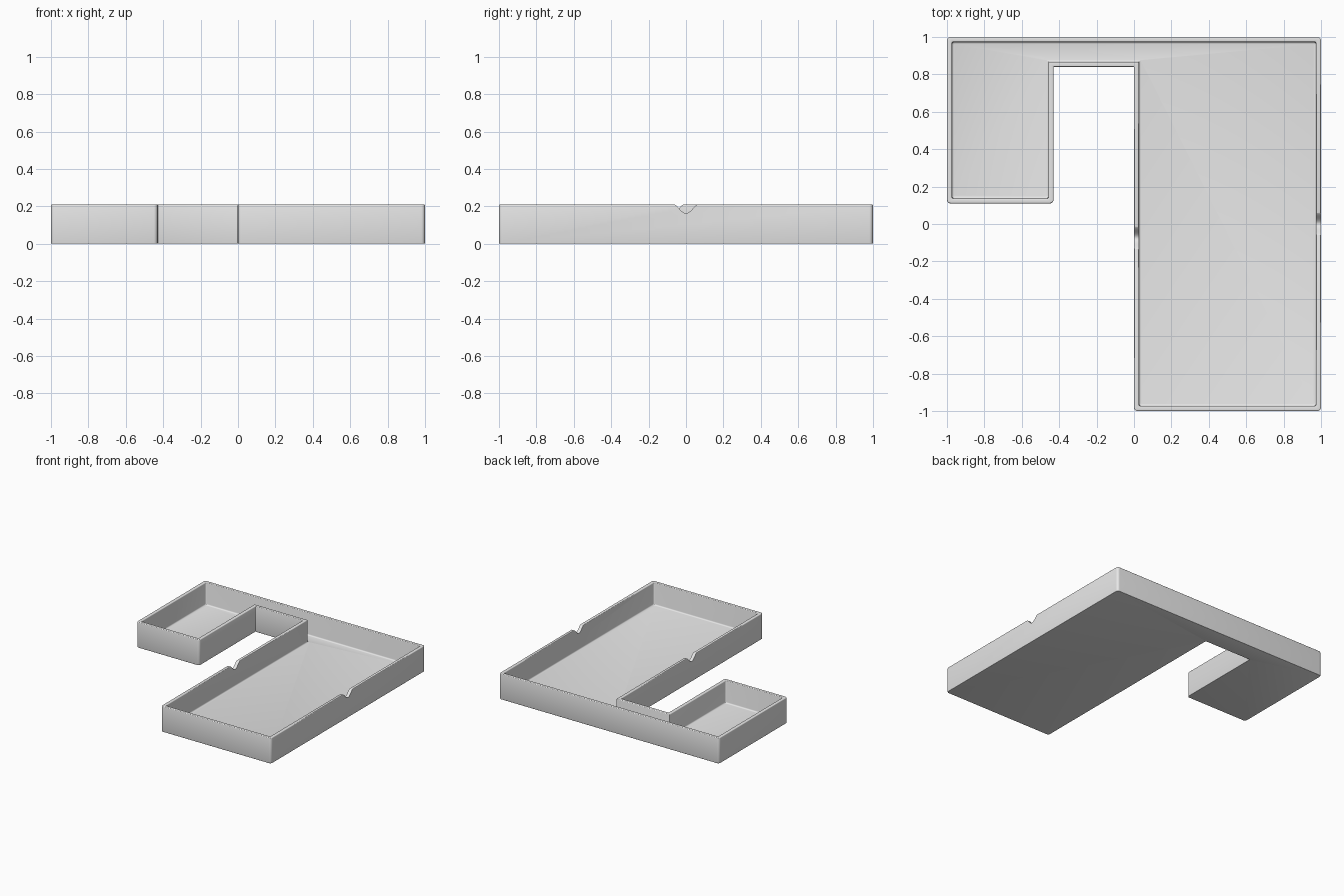
import bpy, bmesh
from math import sin, cos, pi, radians
from mathutils import Vector

cube = bpy.data.objects.get("Cube")
if cube:
    bpy.data.objects.remove(cube)

HEIGHT, WALL, FLOOR = 0.21, 0.027, 0.026
EDGE, FILLET = 0.006, 0.01

grey = bpy.data.materials.new("light grey")
grey.use_nodes = True
colour = (0.8, 0.8, 0.8, 1)
grey.diffuse_color = colour
grey.node_tree.nodes["Principled BSDF"].inputs["Base Color"].default_value = colour


def make_object(name, bm):
    bmesh.ops.recalc_face_normals(bm, faces=bm.faces)
    mesh = bpy.data.meshes.new(name)
    bm.to_mesh(mesh)
    bm.free()
    mesh.materials.append(grey)
    obj = bpy.data.objects.new(name, mesh)
    bpy.context.collection.objects.link(obj)
    return obj


# Plan outline, counter-clockwise
outline = [Vector(p) for p in (
    (-1, 0.11), (-0.43, 0.11), (-0.43, 0.84), (0, 0.84),
    (0, -1), (1, -1), (1, 1), (-1, 1))]


def plan_loop(offset, steps=5):
    """Outline moved inward by offset, with rounded corners."""
    points = []
    for i, p in enumerate(outline):
        d1 = (p - outline[i - 1]).normalized()
        d2 = (outline[(i + 1) % len(outline)] - p).normalized()
        convex = d1.cross(d2) > 0
        r = max(0.02 - offset, 0.009) if convex else 0.004
        corner = p + offset * (d1.orthogonal() + d2.orthogonal())
        centre = corner + r * (d2 - d1)
        for k in range(steps + 1):
            t = pi / 2 * k / steps
            points.append(centre + r * (d1 * sin(t) - d2 * cos(t)))
    return points


def arc(o, z, r, start, end, steps=3):
    """Quarter round of the wall section as (offset, height) pairs."""
    angles = [radians(start + (end - start) * k / steps) for k in range(steps + 1)]
    return [(o + r * cos(a), z + r * sin(a)) for a in angles]


# Wall section from underside, over the rim, down to the floor
small = EDGE / 2
section = (arc(small, small, small, 270, 180)
           + arc(EDGE, HEIGHT - EDGE, EDGE, 180, 90)
           + arc(WALL - EDGE, HEIGHT - EDGE, EDGE, 90, 0)
           + arc(WALL + FILLET, FLOOR + FILLET, FILLET, 180, 270))

# Tray shell
bm = bmesh.new()
rings = [[bm.verts.new((p.x, p.y, z)) for p in plan_loop(o)] for o, z in section]
for low, high in zip(rings, rings[1:]):
    for i in range(len(low)):
        j = (i + 1) % len(low)
        bm.faces.new((low[i], low[j], high[j], high[i]))
bm.faces.new(rings[0][::-1])
bm.faces.new(rings[-1])
tray = make_object("tray", bm)


def cut_notch(x, y, half_width=0.065, depth=0.047, steps=24):
    """Bell-shaped dip through a wall running along y."""
    bm = bmesh.new()
    shape = [(-half_width, HEIGHT + 0.05)]
    for k in range(steps + 1):
        u = 2 * k / steps - 1
        dip = max(0.5 + 0.5 * cos(pi * u), 0) ** 0.8
        shape.append((u * half_width, HEIGHT + 0.001 - (depth + 0.001) * dip))
    shape.append((half_width, HEIGHT + 0.05))
    ends = [[bm.verts.new((x + s * 0.05, y + a, z)) for a, z in shape] for s in (-1, 1)]
    for i in range(len(shape)):
        j = (i + 1) % len(shape)
        bm.faces.new((ends[0][i], ends[0][j], ends[1][j], ends[1][i]))
    for end in ends:
        bm.faces.new(end)
    cutter = make_object("notch_cutter", bm)
    cutter.hide_render = True
    mod = tray.modifiers.new("notch", 'BOOLEAN')
    mod.operation, mod.solver, mod.object = 'DIFFERENCE', 'EXACT', cutter
    bpy.ops.object.modifier_apply(modifier=mod.name)
    bpy.data.objects.remove(cutter)


# Notches in the two long walls
bpy.ops.object.select_all(action='DESELECT')
bpy.context.view_layer.objects.active = tray
tray.select_set(True)
cut_notch(1 - WALL / 2, 0)
cut_notch(WALL / 2, -0.075)

bpy.ops.object.shade_smooth_by_angle(angle=radians(32))
